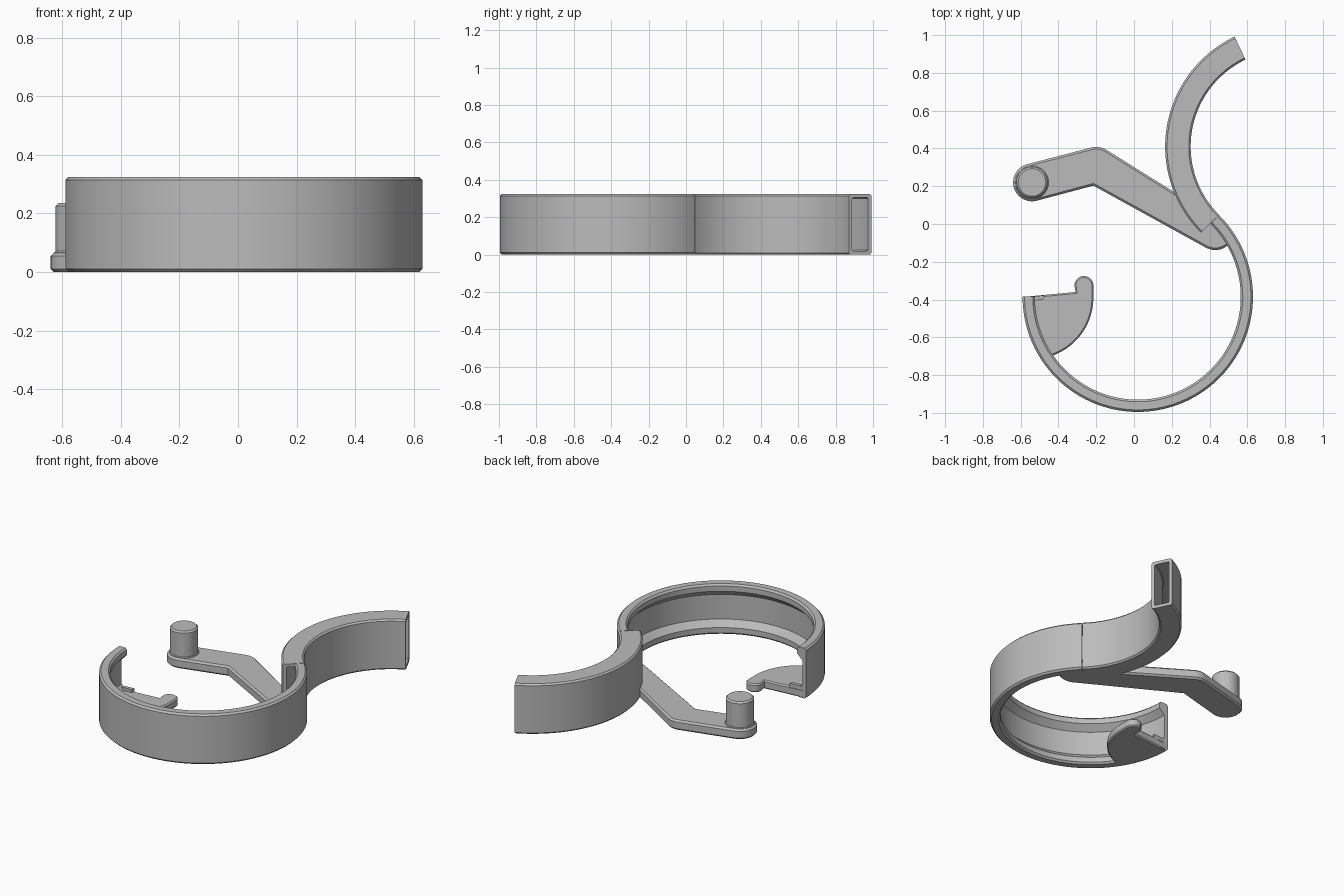
import bpy, bmesh, math

if "Cube" in bpy.data.objects:
    bpy.data.objects.remove(bpy.data.objects["Cube"])

grey = bpy.data.materials.new("grey_plastic")
grey.diffuse_color = (0.5, 0.5, 0.5, 1)
grey.use_nodes = True
grey.node_tree.nodes["Principled BSDF"].inputs["Base Color"].default_value = grey.diffuse_color

HEIGHT = 0.325
RING = (0.02, -0.385)     # centre of the round collar
HOOK = (0.81, 0.41)       # centre of the outward hook


def finish(bm, name):
    bmesh.ops.recalc_face_normals(bm, faces=bm.faces)
    mesh = bpy.data.meshes.new(name)
    bm.to_mesh(mesh)
    bm.free()
    obj = bpy.data.objects.new(name, mesh)
    bpy.context.collection.objects.link(obj)
    mesh.materials.append(grey)
    bpy.ops.object.select_all(action='DESELECT')
    obj.select_set(True)
    bpy.context.view_layer.objects.active = obj
    bpy.ops.object.shade_smooth_by_angle(angle=math.radians(30))
    return obj


def arc(c, r, a0, a1, n):
    steps = [math.radians(a0 + (a1 - a0) * i / n) for i in range(n + 1)]
    return [(c[0] + r * math.cos(a), c[1] + r * math.sin(a)) for a in steps]


def sweep(bm, profile, c, a0, a1, n):
    """Sweep a closed (radius, z) profile round c; return the rings of verts."""
    rings = []
    for i in range(n + 1):
        a = math.radians(a0 + (a1 - a0) * i / n)
        rings.append([bm.verts.new((c[0] + r * math.cos(a), c[1] + r * math.sin(a), z))
                      for r, z in profile])
    k = len(profile)
    for p, q in zip(rings, rings[1:]):
        for j in range(k):
            bm.faces.new((p[j], p[(j + 1) % k], q[(j + 1) % k], q[j]))
    return rings


def chamfered(r0, r1, z0, z1, c):
    return [(r0 + c, z0), (r1 - c, z0), (r1, z0 + c), (r1, z1 - c),
            (r1 - c, z1), (r0 + c, z1), (r0, z1 - c), (r0, z0 + c)]


def slab(name, outline, z0, z1, chamfer):
    """Extruded outline with chamfered top and bottom rims."""
    bm = bmesh.new()
    base = bm.faces.new([bm.verts.new((x, y, z0)) for x, y in outline])
    ext = bmesh.ops.extrude_face_region(bm, geom=[base], use_keep_orig=True)
    for v in ext["geom"]:
        if isinstance(v, bmesh.types.BMVert):
            v.co.z = z1
    bmesh.ops.recalc_face_normals(bm, faces=bm.faces)
    if chamfer:
        rims = [e for e in bm.edges if abs(e.verts[0].co.z - e.verts[1].co.z) < 1e-5]
        bmesh.ops.bevel(bm, geom=rims, offset=chamfer, segments=1,
                        affect='EDGES', clamp_overlap=True)
    return finish(bm, name)


# Collar: inward-facing channel with sloped lips
ro, ri, rw, c = 0.61, 0.545, 0.583, 0.011
section = [(ri + c, 0), (ro - c, 0), (ro, c), (ro, HEIGHT - c), (ro - c, HEIGHT),
           (ri + c, HEIGHT), (ri, HEIGHT - c), (ri, HEIGHT - 0.045),
           (rw, HEIGHT - 0.083), (rw, 0.083), (ri, 0.045), (ri, c)]
bm = bmesh.new()
rings = sweep(bm, section, RING, 180, 405, 90)
bm.faces.new(rings[0])
bm.faces.new(rings[-1])
finish(bm, "collar")

# Hook: hollow box section, open at both ends
bm = bmesh.new()
outer = sweep(bm, chamfered(0.51, 0.645, 0, HEIGHT, 0.01), HOOK, 115.5, 225, 50)
inner = sweep(bm, chamfered(0.53, 0.625, 0.02, HEIGHT - 0.02, 0.005), HOOK, 115.5, 225, 50)
for e in (0, -1):
    for j in range(8):
        k = (j + 1) % 8
        bm.faces.new((outer[e][j], outer[e][k], inner[e][k], inner[e][j]))
finish(bm, "hook")

# Bent arm, its far end trimmed to stay inside the collar wall
foot, bend, root = (-0.54, 0.22), (-0.2, 0.305), (0.43, -0.035)
a1 = math.degrees(math.atan2(bend[1] - foot[1], bend[0] - foot[0]))
a2 = math.degrees(math.atan2(root[1] - bend[1], root[0] - bend[0]))
cap = []
for x, y in arc(root, 0.103, a2 + 90, a2 - 90, 20):
    dx, dy = x - RING[0], y - RING[1]
    f = min(1, 0.59 / math.hypot(dx, dy))
    cap.append((RING[0] + dx * f, RING[1] + dy * f))
outline = arc(foot, 0.1, a1 + 270, a1 + 90, 24)
outline += arc(bend, 0.103, a1 + 90, a2 + 90, 6)
outline += cap
outline += [(-0.215, 0.203)]
slab("arm", outline, 0, 0.065, 0.011)

# Upright peg with a small collar at its foot
slab("peg", arc(foot, 0.083, 0, 352.5, 47), 0.05, 0.235, 0.01)
slab("peg_base", arc(foot, 0.088, 0, 352.5, 47), 0.05, 0.071, 0.004)

# Rounded finger plate at the open end of the collar
outline = [(-0.575, -0.385), (-0.31, -0.36)]
outline += arc((-0.265, -0.325), 0.05, 200, 0, 18)
outline += arc((-0.54, -0.39), 0.325, 2, -70, 24)
outline += arc(RING, 0.58, 215, 182, 12)
slab("finger_plate", outline, 0, 0.055, 0.008)

# Little stop beside the open end
slab("stop_tab", [(-0.55, -0.384), (-0.475, -0.378), (-0.482, -0.402), (-0.55, -0.406)],
     0.03, 0.075, 0)
